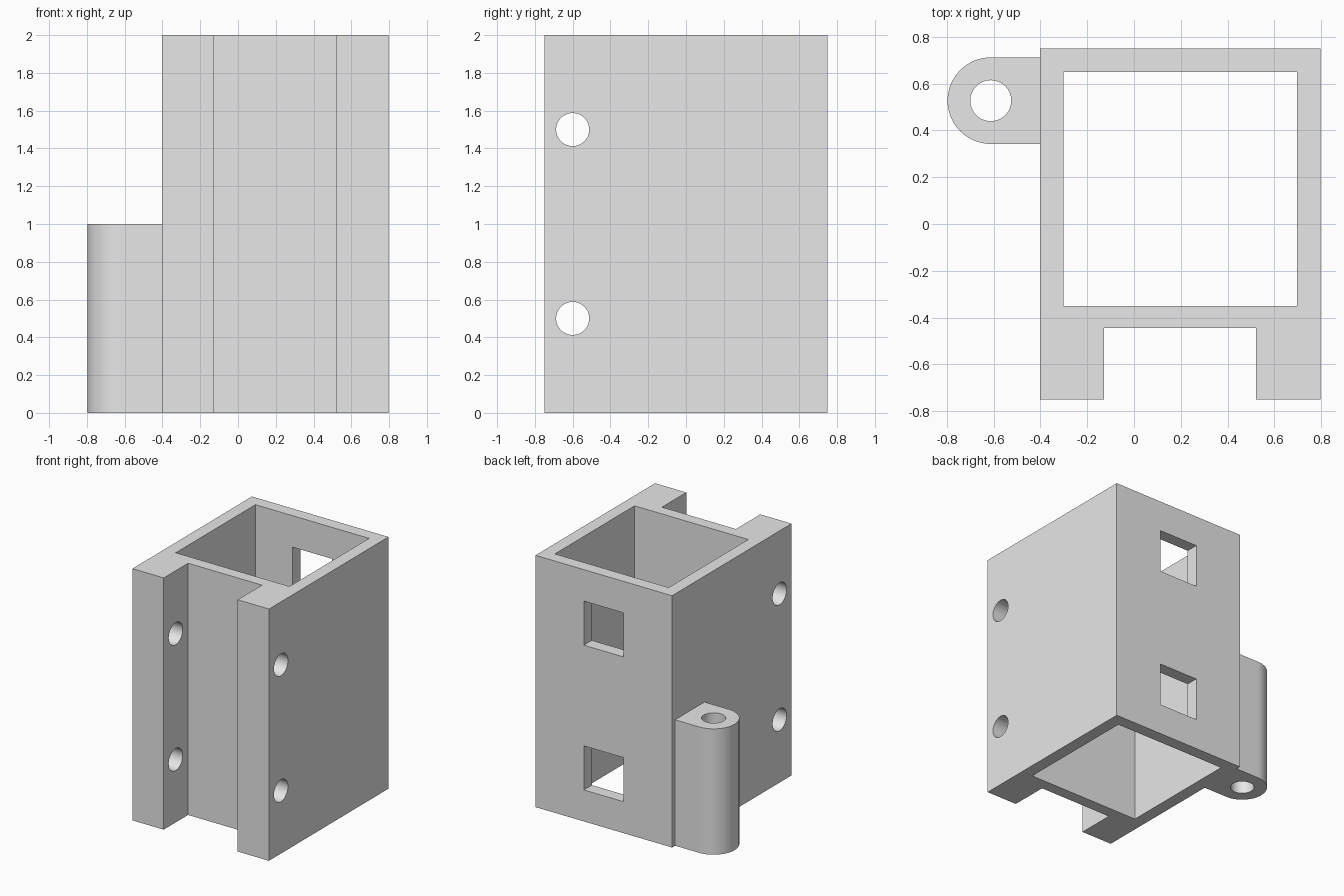
import bpy
import bmesh
import math
from mathutils import Matrix, Vector

if "Cube" in bpy.data.objects:
    bpy.data.objects.remove(bpy.data.objects["Cube"])

LEFT, RIGHT, HALF_DEPTH, HEIGHT = -0.4025, 0.7975, 0.75, 2.0
MID = (LEFT + RIGHT) / 2
HOLE_RADIUS = 0.0875

grey = bpy.data.materials.new("light grey")
grey.use_nodes = True
grey.diffuse_color = (0.8, 0.8, 0.8, 1)
grey.node_tree.nodes["Principled BSDF"].inputs["Base Color"].default_value = (0.8, 0.8, 0.8, 1)


def make_object(name, bm):
    bmesh.ops.recalc_face_normals(bm, faces=bm.faces)
    mesh = bpy.data.meshes.new(name)
    bm.to_mesh(mesh)
    bm.free()
    mesh.materials.append(grey)
    obj = bpy.data.objects.new(name, mesh)
    bpy.context.collection.objects.link(obj)
    return obj


def prism(name, outline, height):
    bm = bmesh.new()
    base = bm.faces.new([bm.verts.new((x, y, 0)) for x, y in outline])
    top = bmesh.ops.extrude_face_region(bm, geom=[base])["geom"]
    verts = [v for v in top if isinstance(v, bmesh.types.BMVert)]
    bmesh.ops.translate(bm, verts=verts, vec=(0, 0, height))
    return make_object(name, bm)


def box_cutter(low, high):
    low, high = Vector(low), Vector(high)
    bm = bmesh.new()
    bmesh.ops.create_cube(bm, size=1, matrix=Matrix.Translation((low + high) / 2)
                          @ Matrix.Diagonal((*(high - low), 1)))
    return make_object("cutter", bm)


def hole_cutter(centre, axis, length):
    turn = Matrix.Rotation(math.pi / 2, 4, "Y") if axis == "X" else Matrix()
    bm = bmesh.new()
    bmesh.ops.create_cone(bm, cap_ends=True, segments=64, radius1=HOLE_RADIUS,
                          radius2=HOLE_RADIUS, depth=length,
                          matrix=Matrix.Translation(centre) @ turn)
    return make_object("cutter", bm)


def cut(obj, cutters):
    bpy.ops.object.select_all(action="DESELECT")
    bpy.context.view_layer.objects.active = obj
    obj.select_set(True)
    for cutter in cutters:
        cutter.hide_render = True
        mod = obj.modifiers.new("cut", "BOOLEAN")
        mod.operation, mod.solver, mod.object = "DIFFERENCE", "EXACT", cutter
        bpy.ops.object.modifier_apply(modifier=mod.name)
        bpy.data.objects.remove(cutter)
    bpy.ops.object.shade_smooth_by_angle(angle=math.radians(30))


# Sleeve: square tube with two front flanges
slot_left, slot_right, slot_back = MID - 0.325, MID + 0.325, -0.445
sleeve = prism("sleeve_body", [
    (LEFT, -HALF_DEPTH), (slot_left, -HALF_DEPTH), (slot_left, slot_back),
    (slot_right, slot_back), (slot_right, -HALF_DEPTH), (RIGHT, -HALF_DEPTH),
    (RIGHT, HALF_DEPTH), (LEFT, HALF_DEPTH)], HEIGHT)

cutters = [box_cutter((LEFT + 0.1, -0.35, -0.1), (RIGHT - 0.1, 0.65, HEIGHT + 0.1))]

# Square windows in the back wall and bolt holes across the flanges
for window_z, bolt_z in ((0.425, 0.5), (1.575, 1.5)):
    cutters.append(box_cutter((MID - 0.175, 0.5, window_z - 0.175),
                              (MID + 0.175, 0.9, window_z + 0.175)))
    cutters.append(hole_cutter((MID, -0.6, bolt_z), "X", 2))
cut(sleeve, cutters)

# Side lug: rounded tab with a vertical pin hole
lug_x, lug_y, lug_r, lug_height = -0.6125, 0.5275, 0.185, 1.0
steps = 32
arc = [math.pi / 2 + math.pi * i / steps for i in range(steps + 1)]
outline = [(LEFT, lug_y + lug_r)]
outline += [(lug_x + lug_r * math.cos(a), lug_y + lug_r * math.sin(a)) for a in arc]
outline.append((LEFT, lug_y - lug_r))
lug = prism("side_lug", outline, lug_height)
cut(lug, [hole_cutter((lug_x, lug_y, lug_height / 2), "Z", 2)])
